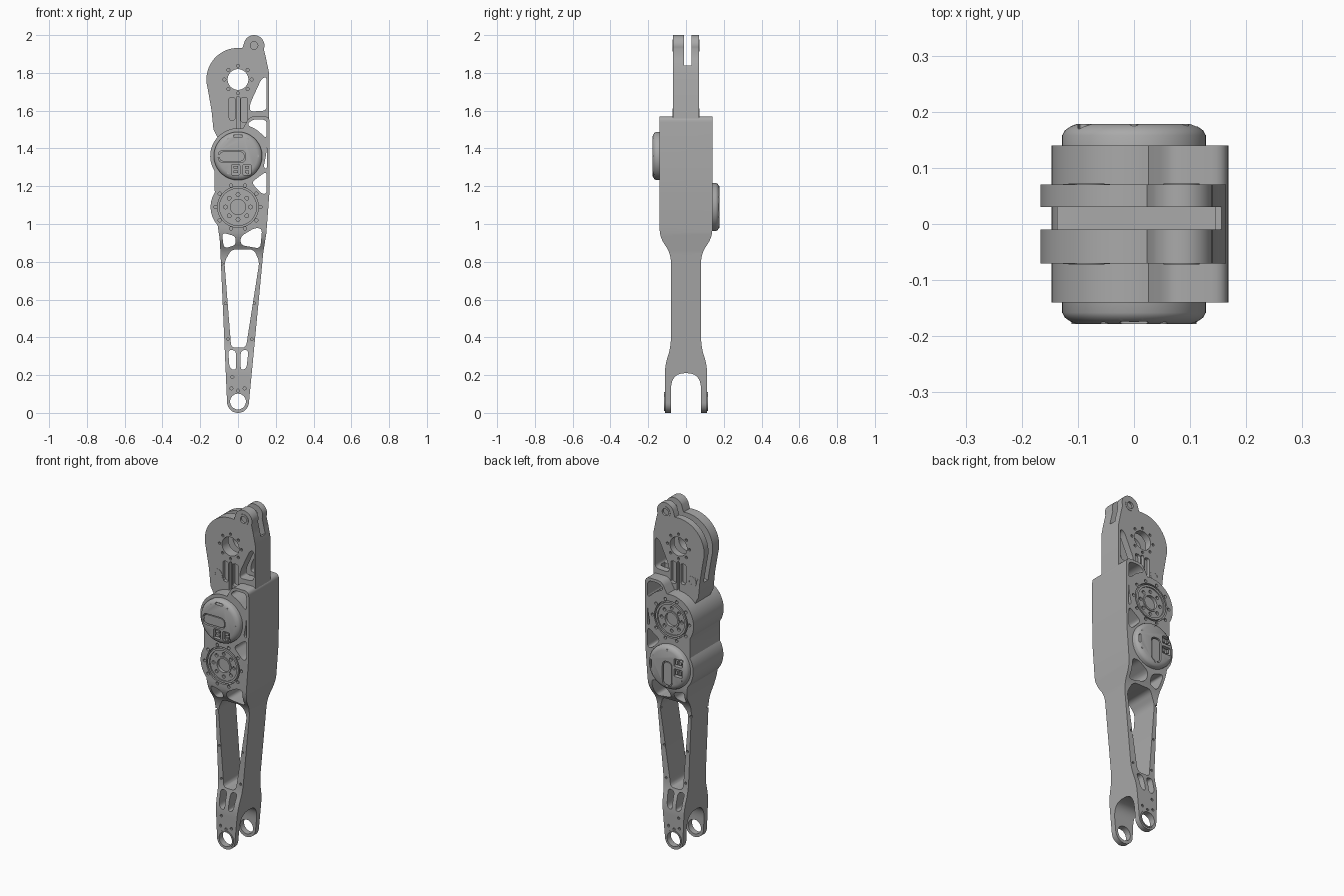
import bpy, bmesh
from math import sin, cos, radians, pi
from mathutils import Matrix, Vector

cube = bpy.data.objects.get("Cube")
if cube:
    bpy.data.objects.remove(cube, do_unlink=True)

grey = bpy.data.materials.new("machined grey")
grey.use_nodes = True
grey.diffuse_color = (0.4, 0.4, 0.4, 1)
grey.node_tree.nodes["Principled BSDF"].inputs["Base Color"].default_value = (0.4, 0.4, 0.4, 1)

# Local frames: u across, v up, w outward
FRONT = Matrix(((1, 0, 0, 0), (0, 0, -1, 0), (0, 1, 0, 0), (0, 0, 0, 1)))
BACK = Matrix.Rotation(pi, 4, 'Z') @ FRONT
SIDE = Matrix(((0, 0, 1, 0), (1, 0, 0, 0), (0, 1, 0, 0), (0, 0, 0, 1)))


def arc(cx, cy, r, a0, a1, n=16):
    angles = [radians(a0 + (a1 - a0) * i / n) for i in range(n + 1)]
    return [(cx + r * cos(a), cy + r * sin(a)) for a in angles]


def circle(cx, cy, r, n=24):
    return arc(cx, cy, r, 0, 360, n)[:-1]


def rect(x0, y0, x1, y1):
    return [(x0, y0), (x1, y0), (x1, y1), (x0, y1)]


def rounded(pts, r, n=6):
    """Replace each corner with a small curve."""
    out = []
    for i, p in enumerate(pts):
        p, a, b = Vector(p), Vector(pts[i - 1]), Vector(pts[(i + 1) % len(pts)])
        s = p + (a - p).normalized() * min(r, (a - p).length * 0.45)
        e = p + (b - p).normalized() * min(r, (b - p).length * 0.45)
        for k in range(n + 1):
            t = k / n
            out.append(tuple(s * (1 - t) ** 2 + p * 2 * t * (1 - t) + e * t * t))
    return out


def prism(bm, pts, w0, w1, frame=FRONT):
    lo, hi = [[bm.verts.new(frame @ Vector((u, v, w))) for u, v in pts] for w in (w0, w1)]
    bm.faces.new(lo[::-1])
    bm.faces.new(hi)
    for i in range(len(pts)):
        bm.faces.new((lo[i - 1], lo[i], hi[i], hi[i - 1]))


def lathe(bm, profile, u, v, frame, n=56):
    """Revolve (radius, w) pairs about an outward axis at u, v."""
    rings = [[bm.verts.new(frame @ Vector((x, y, w))) for x, y in circle(u, v, r, n)]
             for r, w in profile]
    for a, b in zip(rings, rings[1:]):
        for i in range(n):
            bm.faces.new((a[i - 1], a[i], b[i], b[i - 1]))
    bm.faces.new(rings[0][::-1])
    bm.faces.new(rings[-1])


def finish(bm, name):
    bmesh.ops.recalc_face_normals(bm, faces=bm.faces)
    mesh = bpy.data.meshes.new(name)
    bm.to_mesh(mesh)
    bm.free()
    mesh.materials.append(grey)
    obj = bpy.data.objects.new(name, mesh)
    bpy.context.collection.objects.link(obj)
    return obj


def solid(name, *prisms):
    bm = bmesh.new()
    for p in prisms:
        prism(bm, *p)
    return finish(bm, name)


def boolean(obj, operation, *prisms):
    cutter = solid("cutter", *prisms)
    mod = obj.modifiers.new("cut", 'BOOLEAN')
    mod.operation, mod.solver, mod.object = operation, 'EXACT', cutter
    mod.use_self = True
    bpy.context.view_layer.update()
    deps = bpy.context.evaluated_depsgraph_get()
    mesh = bpy.data.meshes.new_from_object(obj.evaluated_get(deps))
    obj.modifiers.clear()
    obj.data = mesh
    bpy.data.objects.remove(cutter, do_unlink=True)


UPPER, LOWER = 1.36, 1.09  # heights of the two drive axes
HIP = 1.765                # height of the top pivot

# Front outline of housing and shank, with a hooked rim at the top right
rim_hook = rounded([(0.168, 1.3), (0.168, 1.57), (0.06, 1.57), (0.03, 1.51)], 0.03)[7:-7]
outline = (arc(0, UPPER, 0.147, 80, 212, 30) + arc(0, LOWER, 0.145, 148, 222)
           + [(-0.097, 0.92), (-0.093, 0.85)] + arc(0, 0.058, 0.058, 185, 355)
           + [(0.134, 0.85), (0.15, 0.95), (0.166, 1.16), (0.168, 1.3)] + rim_hook)
body = solid("housing_and_shank", (outline, -0.14, 0.14))

# Side outline: wide housing, slim shank, forked foot
half = [(0.112, -0.1), (0.112, 0.25), (0.08, 0.35), (0.08, 0.845), (0.14, 0.93), (0.14, 1.7)]
side = rounded(half + [(-y, z) for y, z in half[::-1]], 0.05)
boolean(body, 'INTERSECT', (side, -1, 1, SIDE))
fork = rounded([(-0.08, -0.2), (0.08, -0.2), (0.08, 0.21), (-0.08, 0.21)], 0.09, 10)
boolean(body, 'DIFFERENCE', (fork, -1, 1, SIDE))

# Upper clevis with lug, split by a slot
plate_outline = (arc(0, HIP, 0.167, 82, 195, 30) + [(-0.14, 1.6), (-0.13, 1.5), (-0.08, 1.4)]
                 + [(0.164, 1.4), (0.164, 1.8), (0.15, 1.87)]
                 + arc(0.085, 1.945, 0.055, -20, 155))
clevis = solid("upper_clevis", (plate_outline, -0.07, 0.07))
slot = [(-1, 1.575), (0.145, 1.575), (0.145, 1.84), (1, 1.84), (1, 2.2), (-1, 2.2)]
boolean(clevis, 'DIFFERENCE', (slot, -0.03, 0.01))

# Through windows
windows = [
    [(-0.072, 0.8), (-0.035, 0.865), (0.085, 0.865), (0.113, 0.8), (0.042, 0.345), (-0.036, 0.345)],
    [(-0.085, 0.955), (-0.012, 0.935), (-0.012, 0.888), (-0.075, 0.87)],
    [(0.014, 0.935), (0.09, 0.98), (0.128, 0.975), (0.118, 0.87), (0.014, 0.888)],
    [(-0.052, 0.335), (-0.01, 0.33), (-0.01, 0.225), (-0.045, 0.235)],
    [(0.056, 0.335), (0.014, 0.33), (0.014, 0.225), (0.045, 0.235)],
    [(0.152, 1.78), (0.152, 1.6), (0.06, 1.595), (0.065, 1.64), (0.125, 1.77)],
    [(0.045, 1.525), (0.08, 1.555), (0.152, 1.552), (0.152, 1.45), (0.1, 1.5)],
    [(0.154, 1.42), (0.154, 1.29), (0.135, 1.3), (0.148, 1.36)],
    [(0.152, 1.28), (0.152, 1.16), (0.125, 1.16), (0.07, 1.22)],
]
cuts = [(rounded(w, 0.025), -1, 1) for w in windows]
boolean(body, 'DIFFERENCE', *cuts, (circle(0, 0.06, 0.042), -1, 1))
boolean(clevis, 'DIFFERENCE', *cuts[5:8], (circle(0, HIP, 0.055, 32), -1, 1),
        (circle(0.085, 1.945, 0.02), -1, 1))

# Shallow pockets and screw holes on both faces
pivot_dots = circle(0, HIP, 0.072, 8)
rail_dots = [(s * x + 0.01, z) for s in (-1, 1) for x, z in ((0.096, 0.79), (0.076, 0.58), (0.063, 0.39))]
foot_dots = [(-0.03, 0.19), (-0.035, 0.13), (0.035, 0.13), (0, 0.118)]
plate_cuts, body_cuts = [], []
for frame, s in ((FRONT, 1), (BACK, -1)):
    def mirror(pts):
        return [(s * x, z) for x, z in pts]
    plate_cuts += [(circle(s * x, z, 0.008, 10), 0.055, 0.09, frame) for x, z in pivot_dots]
    for x0, z0, x1, z1 in ((-0.048, 1.55, -0.016, 1.67), (0.016, 1.54, 0.05, 1.67), (-0.008, 1.5, 0.01, 1.675)):
        plate_cuts.append((mirror(rounded(rect(x0, z0, x1, z1), 0.012)), 0.05, 0.09, frame))
    body_cuts += [(circle(s * x, z, 0.007, 10), 0.068, 0.2, frame) for x, z in rail_dots]
    body_cuts += [(circle(s * x, z, 0.008, 10), 0.1, 0.2, frame) for x, z in foot_dots]
    out_z = LOWER if s == 1 else UPPER
    body_cuts.append((circle(0, out_z, 0.108, 48), 0.115, 0.2, frame))
    body_cuts += [(circle(x, z, 0.009, 12), 0.12, 0.2, frame) for x, z in circle(0, out_z, 0.12, 10)]
boolean(clevis, 'DIFFERENCE', *plate_cuts)
boolean(body, 'DIFFERENCE', *body_cuts)

# Drive units: a motor cap on one face, its output flange on the other
for label, frame, motor_z, out_z, turn in (("front", FRONT, UPPER, LOWER, 0), ("back", BACK, LOWER, UPPER, 90)):
    place = frame @ Matrix.Translation((0, motor_z, 0)) @ Matrix.Rotation(radians(turn), 4, 'Z')
    bm = bmesh.new()
    lathe(bm, [(0.128, 0.12), (0.128, 0.158), (0.123, 0.167), (0.113, 0.174), (0.103, 0.178)], 0, 0, place)
    cap = finish(bm, label + "_motor_cap")
    panel = rounded(rect(-0.105, -0.035, 0.04, 0.03), 0.032, 8)
    notches = [rect(-0.025, 0.1, 0.025, 0.112)] + [rect(x, -0.1, x + 0.045, -0.045) for x in (-0.035, 0.025)]
    boolean(cap, 'DIFFERENCE', (panel, 0.155, 0.2, place),
            *[(rounded(n, 0.008, 3), 0.155, 0.2, place) for n in notches])
    bm = bmesh.new()
    prism(bm, rounded(rect(-0.099, -0.029, 0.034, 0.024), 0.028, 8), 0.15, 0.175, place)
    for x in (-0.023, 0.037):
        for y in (-0.09, -0.067):
            prism(bm, rect(x, y, x + 0.022, y + 0.014), 0.15, 0.174, place)
    for x, y in circle(0, 0, 0.103, 6):
        prism(bm, circle(x, y, 0.008, 12), 0.165, 0.178, place)
    finish(bm, label + "_motor_ports_and_screws")

    bm = bmesh.new()
    lathe(bm, [(0.1, 0.1), (0.1, 0.14), (0.088, 0.14), (0.088, 0.133), (0.05, 0.133),
               (0.05, 0.138), (0.04, 0.138), (0.04, 0.12)], 0, out_z, frame)
    flange = finish(bm, label + "_output_flange")
    boolean(flange, 'DIFFERENCE',
            *[(circle(x, y, 0.01, 12), 0.118, 0.2, frame) for x, y in circle(0, out_z, 0.066, 8)])

    # Eyelet bosses on the clevis
    s = 1 if label == "front" else -1
    bm = bmesh.new()
    for x, z, hole in ((-0.085, 1.58, 0.014), (0.085, 1.945, 0.02)):
        lathe(bm, [(0.032, 0.06), (0.032, 0.072), (hole, 0.072), (hole, 0.055)], s * x, z, frame, 24)
    prism(bm, rounded([(s * -0.135, 1.61), (s * -0.085, 1.605), (s * -0.035, 1.55), (s * -0.085, 1.555)], 0.02),
          0.06, 0.071, frame)
    finish(bm, label + "_eyelets")

    # Raised rim round the foot bearing
    bm = bmesh.new()
    rim = [(0.05, 0.11), (0.05, 0.116), (0.042, 0.116), (0.042, 0.08), (0.05, 0.08)]
    lathe(bm, rim, 0, 0.06, frame, 32)
    bmesh.ops.delete(bm, geom=[f for f in bm.faces if len(f.verts) > 4], context='FACES_ONLY')
    finish(bm, label + "_foot_bearing_rim")

# Smooth curved walls, keep edges crisp
bpy.ops.object.select_all(action='DESELECT')
for obj in bpy.context.collection.objects:
    if obj.type == 'MESH' and grey.name in obj.data.materials:
        obj.select_set(True)
        bpy.context.view_layer.objects.active = obj
bpy.ops.object.shade_smooth_by_angle(angle=radians(30))
